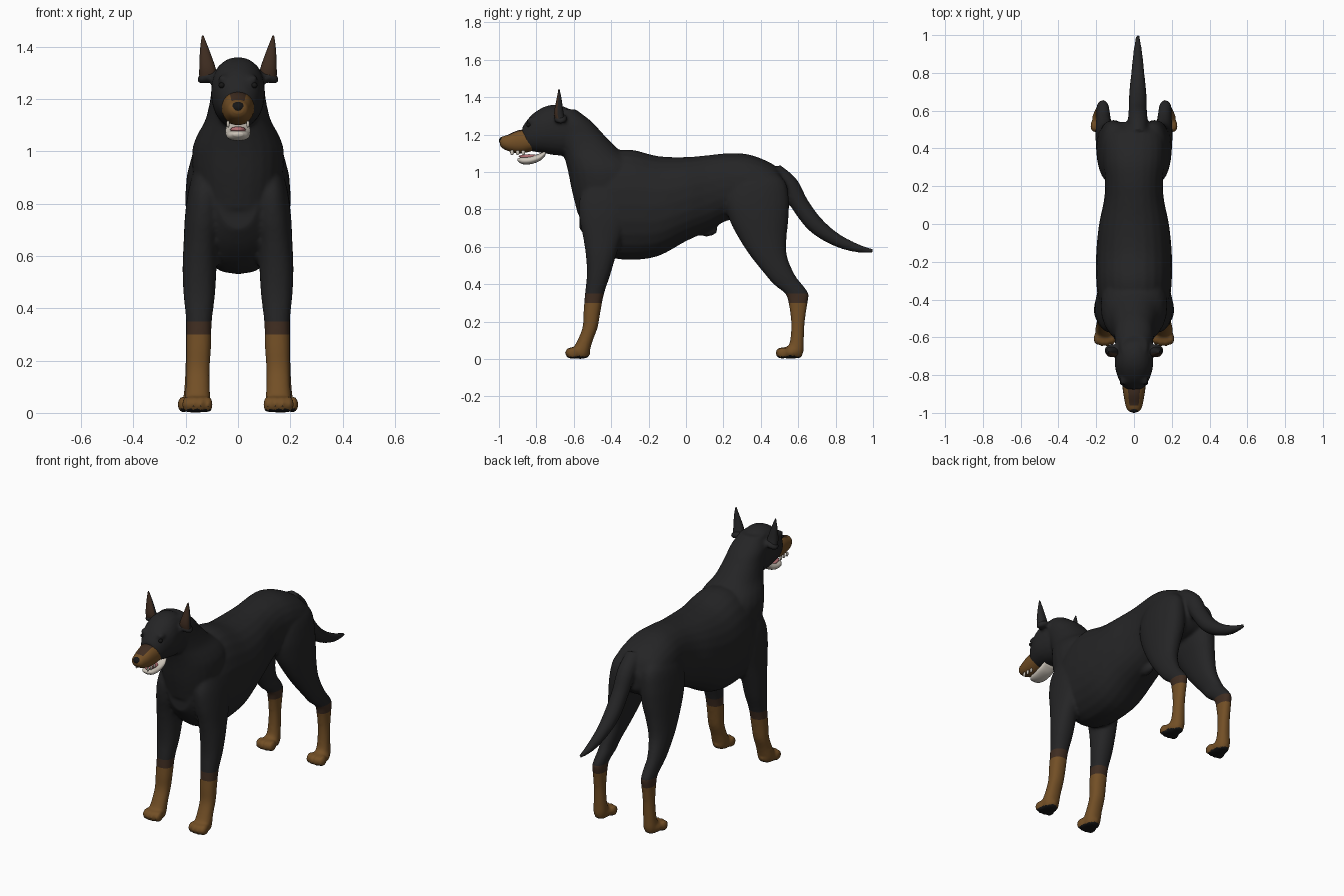
import bpy, bmesh, math
from mathutils import Vector, Matrix

if "Cube" in bpy.data.objects:
    bpy.data.objects.remove(bpy.data.objects["Cube"])


def material(name, rgb):
    m = bpy.data.materials.new(name)
    m.use_nodes = True
    m.diffuse_color = (*rgb, 1)
    b = m.node_tree.nodes["Principled BSDF"]
    b.inputs["Base Color"].default_value = (*rgb, 1)
    b.inputs["Roughness"].default_value = 0.8
    return m


black = material("black_coat", (0.018, 0.018, 0.019))
tan = material("tan_coat", (0.17, 0.078, 0.019))
brown = material("dark_brown_coat", (0.05, 0.026, 0.015))
pad = material("black_skin", (0.008, 0.008, 0.008))
ivory = material("ivory_jaw", (0.6, 0.55, 0.48))
pink = material("pink_tongue", (0.5, 0.18, 0.19))


def smooth_rows(rows, steps=4):
    """Catmull-Rom interpolation between the given sections."""
    out = []
    for i in range(len(rows) - 1):
        a, b, c, d = (rows[max(0, min(len(rows) - 1, i + k))] for k in (-1, 0, 1, 2))
        for s in range(steps):
            t = s / steps
            out.append([q + t / 2 * (r - p + t * (2 * p - 5 * q + 4 * r - w + t * (3 * (q - r) + w - p)))
                        for p, q, r, w in zip(a, b, c, d)])
    return out + [list(rows[-1])]


def loft(bm, rings, n=24, power=0.9):
    """Skin rings given as (centre, half axis u, half axis v)."""
    loops = []
    for c, u, v in rings:
        loop = []
        for k in range(n):
            a = 2 * math.pi * k / n
            ca, sa = math.cos(a), math.sin(a)
            loop.append(bm.verts.new(c + u * math.copysign(abs(ca) ** power, ca)
                                     + v * math.copysign(abs(sa) ** power, sa)))
        loops.append(loop)
    for p, q in zip(loops, loops[1:]):
        for k in range(n):
            bm.faces.new((p[k], p[(k + 1) % n], q[(k + 1) % n], q[k]))
    bm.faces.new(loops[0])
    bm.faces.new(loops[-1])


def along_y(bm, rows):
    """Sections (y, bottom, top, half width)."""
    loft(bm, [(Vector((0, y, (lo + hi) / 2)), Vector((w, 0, 0)), Vector((0, 0, (hi - lo) / 2)))
              for y, lo, hi, w in smooth_rows(rows)])


def along_z(bm, rows, side=1):
    """Sections (z, front, back, inner x, outer x)."""
    loft(bm, [(Vector((side * (x0 + x1) / 2, (y0 + y1) / 2, z)),
               Vector(((x1 - x0) / 2, 0, 0)), Vector((0, (y1 - y0) / 2, 0)))
              for z, y0, y1, x0, x1 in smooth_rows(rows)])


def ball(bm, centre, size, tilt=0):
    mat = Matrix.Translation(centre) @ Matrix.Rotation(tilt, 4, 'Y') @ Matrix.Diagonal((*size, 1))
    bmesh.ops.create_uvsphere(bm, u_segments=20, v_segments=12, radius=1, matrix=mat)


def finish(name, bm, mats, rule=None):
    bmesh.ops.recalc_face_normals(bm, faces=bm.faces)
    me = bpy.data.meshes.new(name)
    for m in mats:
        me.materials.append(m)
    for f in bm.faces:
        f.smooth = True
        f.material_index = rule(f) if rule else 0
    bm.to_mesh(me)
    bm.free()
    ob = bpy.data.objects.new(name, me)
    bpy.context.collection.objects.link(ob)
    return ob


# Trunk, neck and head
bm = bmesh.new()
along_y(bm, [(-.57, .70, .98, .08), (-.51, .62, 1.04, .14), (-.42, .55, 1.1, .185),
             (-.3, .53, 1.12, .2), (-.15, .55, 1.085, .2), (0, .63, 1.08, .185),
             (.12, .685, 1.09, .16), (.22, .74, 1.1, .153), (.33, .75, 1.095, .165),
             (.44, .76, 1.055, .165), (.5, .78, 1.01, .14), (.54, .82, .93, .07)])
along_z(bm, [(.78, -.58, -.3, -.14, .14), (.9, -.61, -.25, -.17, .17), (1, -.63, -.24, -.175, .175),
             (1.06, -.645, -.27, -.157, .157), (1.12, -.665, -.36, -.125, .125),
             (1.2, -.7, -.44, -.106, .106), (1.27, -.74, -.505, -.098, .098),
             (1.335, -.72, -.59, -.07, .07)])
along_y(bm, [(-.58, 1.12, 1.3, .075), (-.64, 1.09, 1.345, .095), (-.7, 1.09, 1.36, .102),
             (-.76, 1.1, 1.348, .1), (-.82, 1.11, 1.31, .082), (-.855, 1.12, 1.27, .062),
             (-.875, 1.13, 1.24, .04)])
ball(bm, (0, .11, .69), (.028, .06, .035))

# Tail follows a drooping path
tail = smooth_rows([(.47, 1.0, .05), (.55, .93, .052), (.61, .825, .048), (.69, .72, .046),
                    (.79, .645, .036), (.9, .597, .025), (1.0, .578, .01)])
rings = []
for i, (y, z, r) in enumerate(tail):
    p, q = tail[max(i - 1, 0)], tail[min(i + 1, len(tail) - 1)]
    t = Vector((0, q[0] - p[0], q[1] - p[1])).normalized()
    rings.append((Vector((.02, y, z)), Vector((r, 0, 0)), Vector((0, -t.z, t.y)) * r))
loft(bm, rings, power=1)

# Legs, paws and folded ear bases
front_leg = [(.95, -.52, -.3, .08, .165), (.85, -.57, -.28, .06, .19), (.75, -.57, -.3, .06, .203),
             (.65, -.55, -.34, .075, .208), (.55, -.535, -.375, .082, .212),
             (.45, -.53, -.405, .088, .208), (.35, -.54, -.438, .1, .198),
             (.25, -.548, -.458, .103, .198), (.17, -.553, -.472, .108, .198),
             (.1, -.58, -.498, .108, .2), (.04, -.61, -.515, .105, .205), (.005, -.6, -.525, .115, .195)]
hind_leg = [(1.02, .3, .45, .06, .12), (.95, .24, .53, .03, .168), (.85, .21, .55, .025, .19),
            (.75, .23, .548, .03, .198), (.65, .28, .538, .06, .2), (.55, .345, .54, .09, .203),
            (.45, .425, .582, .118, .203), (.4, .468, .62, .123, .2), (.35, .53, .655, .13, .2),
            (.3, .548, .65, .132, .2), (.2, .562, .635, .135, .2), (.1, .557, .63, .132, .205),
            (.04, .535, .628, .13, .21), (.005, .545, .615, .14, .2)]
for side in (-1, 1):
    for rows, x, y in ((front_leg, .155, -.61), (hind_leg, .172, .515)):
        along_z(bm, rows, side)
        ball(bm, (side * x, y + .045, .035), (.05, .055, .035))
        for k in (-1.5, -.5, .5, 1.5):
            ball(bm, (side * x + k * .027, y - .008 + .008 * abs(k), .032), (.018, .034, .032))
    ball(bm, (side * .118, -.67, 1.285), (.042, .036, .022), side * .45)
    ball(bm, (side * .055, -.825, 1.275), (.022, .028, .018))
raw = finish("body_blank", bm, [])

# Fuse everything into one smooth skin
mod = raw.modifiers.new("fuse", 'REMESH')
mod.mode = 'VOXEL'
mod.voxel_size = 0.0095
mod = raw.modifiers.new("relax", 'SMOOTH')
mod.factor, mod.iterations = 0.5, 5
fused = bpy.data.meshes.new_from_object(raw.evaluated_get(bpy.context.evaluated_depsgraph_get()))
bpy.data.objects.remove(raw)
bm = bmesh.new()
bm.from_mesh(fused)
bpy.data.meshes.remove(fused)
for v in bm.verts:
    v.co.z = max(v.co.z, 0)

# Clean colour borders around the lower legs
for z in (.3, .35):
    bmesh.ops.bisect_plane(bm, geom=bm.verts[:] + bm.edges[:] + bm.faces[:],
                           plane_co=(0, 0, z), plane_no=(0, 0, 1))
bm.normal_update()


def coat(f):
    z = f.calc_center_median().z
    if z < .03 and f.normal.z < -.55:
        return 3
    return 1 if z < .3 else 2 if z < .35 else 0


finish("body", bm, [black, tan, brown, pad], coat)

# Muzzle with a darker bridge
bm = bmesh.new()
along_y(bm, [(-.8, 1.12, 1.2, .062), (-.85, 1.105, 1.225, .062), (-.9, 1.1, 1.222, .056),
             (-.95, 1.112, 1.2, .047), (-.982, 1.128, 1.188, .036), (-.995, 1.145, 1.172, .02)])
finish("muzzle", bm, [tan, brown],
       lambda f: int(f.normal.z > .8 and f.calc_center_median().y > -.96))

# Nose, mouth and tongue
bm = bmesh.new()
ball(bm, (0, -.979, 1.168), (.027, .021, .021))
finish("nose", bm, [pad])

bm = bmesh.new()
along_y(bm, [(-.9, 1.058, 1.072, .018), (-.875, 1.042, 1.08, .038), (-.83, 1.042, 1.085, .046),
             (-.78, 1.06, 1.1, .048), (-.75, 1.09, 1.12, .04)])
finish("lower_jaw", bm, [ivory])

bm = bmesh.new()
ball(bm, (0, -.84, 1.083), (.03, .055, .012))
finish("tongue", bm, [pink])

bm = bmesh.new()
for side in (-1, 1):
    for y in (-.93, -.9, -.87):
        ball(bm, (side * .038, y, 1.104), (.006, .01, .014))
finish("upper_teeth", bm, [ivory])

# Upright ears with brown insides, and eyes
for side, label in ((-1, "right"), (1, "left")):
    bm = bmesh.new()
    along_z(bm, [(1.28, -.7, -.645, .08, .148), (1.32, -.705, -.655, .086, .148),
                 (1.39, -.692, -.665, .111, .145), (1.443, -.682, -.676, .132, .138)], side)
    finish(label + "_ear", bm, [black, brown], lambda f: int(f.normal.y < -.25))
    bm = bmesh.new()
    ball(bm, (side * .062, -.842, 1.252), (.012, .012, .011))
    finish(label + "_eye", bm, [pad])
